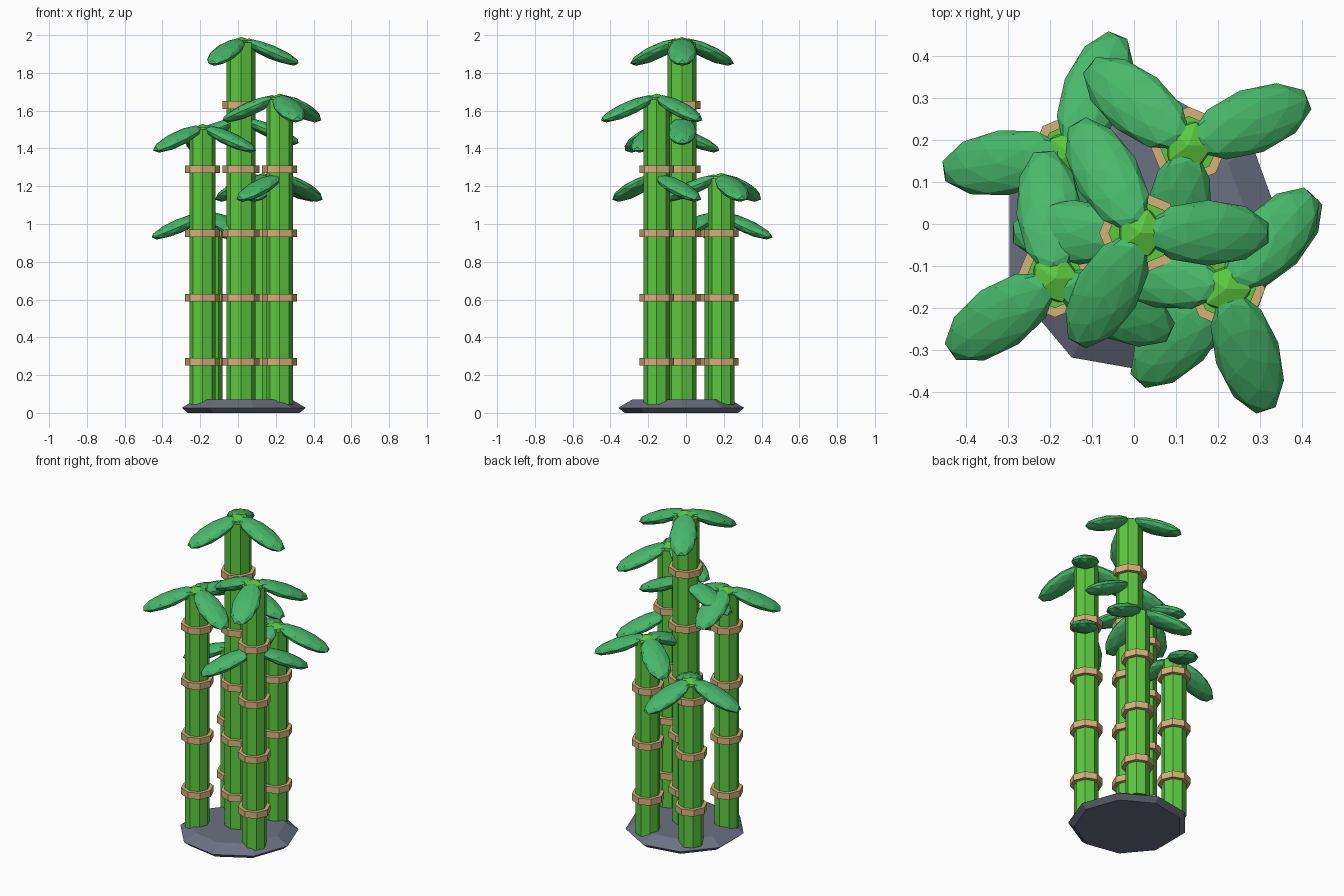
import bpy
import math
from mathutils import Matrix, Vector

if "Cube" in bpy.data.objects:
    bpy.data.objects.remove(bpy.data.objects["Cube"], do_unlink=True)


def make_material(name, rgb):
    mat = bpy.data.materials.new(name)
    mat.use_nodes = True
    color = (*rgb, 1.0)
    mat.diffuse_color = color
    mat.node_tree.nodes["Principled BSDF"].inputs["Base Color"].default_value = color
    return mat


STONE = make_material("slate grey", (0.15, 0.165, 0.225))
STALK = make_material("stalk green", (0.107, 0.578, 0.051))
LEAF = make_material("leaf green", (0.065, 0.48, 0.147))
RING = make_material("tan ring", (0.67, 0.445, 0.195))


def finish(name, mat):
    obj = bpy.context.object
    obj.name = name
    obj.data.materials.append(mat)
    return obj


def prism(name, mat, sides, x, y, z0, z1, r0, r1):
    bpy.ops.mesh.primitive_cone_add(vertices=sides, radius1=r0, radius2=r1,
                                    depth=z1 - z0, location=(x, y, (z0 + z1) / 2))
    obj = finish(name, mat)
    # turn so that a corner points along +x
    obj.data.transform(Matrix.Rotation(-math.pi / 2, 4, 'Z'))
    return obj


def ellipsoid(name, mat, detail, size, matrix):
    bpy.ops.mesh.primitive_ico_sphere_add(subdivisions=detail, radius=1)
    obj = finish(name, mat)
    obj.data.transform(matrix @ Matrix.Diagonal((*size, 1)))
    return obj


def leaf(name, x, y, z, degrees):
    """Drooping leaf growing outward from the stalk at height z."""
    matrix = (Matrix.Translation((x, y, z)) @ Matrix.Rotation(math.radians(degrees), 4, 'Z')
              @ Matrix.Translation((0.16, 0, -0.08))
              @ Matrix.Rotation(math.radians(23), 4, 'Y'))
    ellipsoid(name, LEAF, 2, (0.164, 0.078, 0.037), matrix)


# Stone base: a nine-sided slab with an undercut and a sloped rim
prism("base_lower", STONE, 9, 0.021, -0.025, 0.0, 0.027, 0.305, 0.338)
prism("base_upper", STONE, 9, 0.021, -0.025, 0.027, 0.07, 0.338, 0.265)

# Stalks: name, x, y, height, radius, first leaf angle, side leaf height and angle
stalks = [
    ("centre", 0.016, -0.021, 1.99, 0.077, 0, 1.57, 0),
    ("front_right", -0.188, -0.13, 1.53, 0.070, 95, None, 0),
    ("front_left", 0.22, -0.155, 1.69, 0.070, 48, 1.27, 46),
    ("back_left", 0.13, 0.187, 1.27, 0.070, 21, None, 0),
    ("back_right", -0.152, 0.168, 1.07, 0.070, 68, None, 0),
]

for name, x, y, height, radius, angle, side_z, side_angle in stalks:
    prism(name + "_stalk", STALK, 8, x, y, 0.045, height - 0.03, radius, radius)
    ellipsoid(name + "_cap", STALK, 1, (0.065, 0.065, 0.035),
              Matrix.Translation((x, y, height - 0.035)))

    # Joint rings at a regular spacing
    z = 0.27
    count = 0
    while z < height - 0.1:
        count += 1
        prism(f"{name}_ring_{count}", RING, 8, x, y, z - 0.02, z + 0.02,
              radius + 0.022, radius + 0.022)
        z += 0.34

    # Crown of three leaves, and a lower opposite pair on the tall stalks
    for i in range(3):
        leaf(f"{name}_crown_leaf_{i + 1}", x, y, height, angle + 120 * i)
    if side_z:
        for i in range(2):
            leaf(f"{name}_side_leaf_{i + 1}", x, y, side_z, side_angle + 180 * i)
